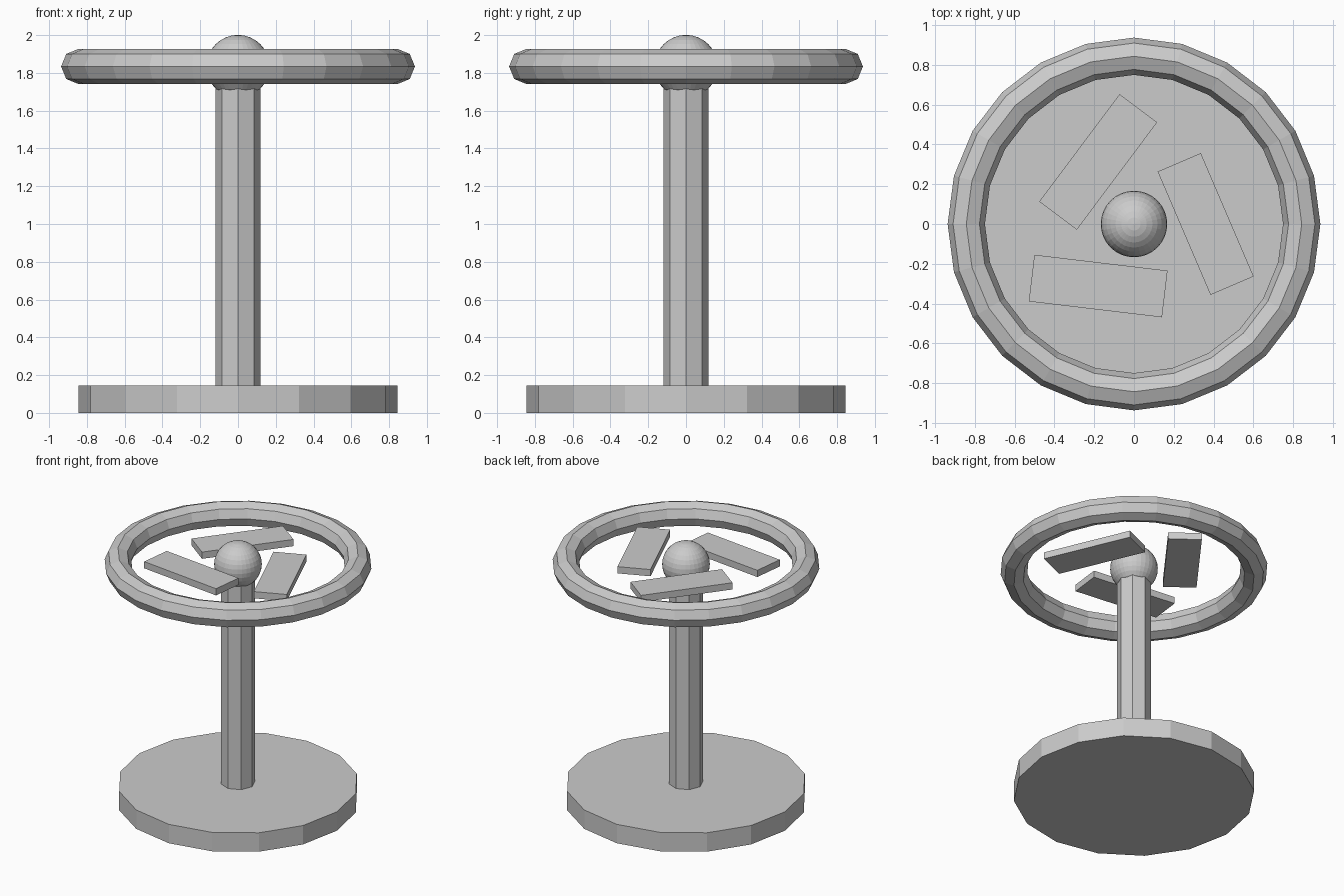
import bpy
from math import radians, cos, sin

if "Cube" in bpy.data.objects:
    bpy.data.objects.remove(bpy.data.objects["Cube"])

HUB_Z = 1.834


def cylinder(name, sides, radius, z0, z1):
    bpy.ops.mesh.primitive_cylinder_add(vertices=sides, radius=radius, depth=z1 - z0,
                                        location=(0, 0, (z0 + z1) / 2))
    bpy.context.object.name = name


# Round foot and octagonal post
cylinder("base", 16, 0.844, 0, 0.146)
cylinder("post", 8, 0.12, 0.146, HUB_Z)

# Hub ball
bpy.ops.mesh.primitive_uv_sphere_add(segments=32, ring_count=16, radius=0.167,
                                     location=(0, 0, HUB_Z))
bpy.context.object.name = "hub"

# Outer ring
bpy.ops.mesh.primitive_torus_add(major_segments=24, minor_segments=8, major_radius=0.843,
                                 minor_radius=0.0937, location=(0, 0, HUB_Z))
bpy.context.object.name = "ring"

# Three flat blades swirling around the hub
for i in range(3):
    a = radians(120 * i)
    bpy.ops.mesh.primitive_cube_add(size=1, location=(0.36 * cos(a), 0.36 * sin(a), HUB_Z),
                                    rotation=(0, 0, a - radians(66.8)))
    blade = bpy.context.object
    blade.name = f"blade_{i + 1}"
    blade.scale = (0.674, 0.236, 0.052)
